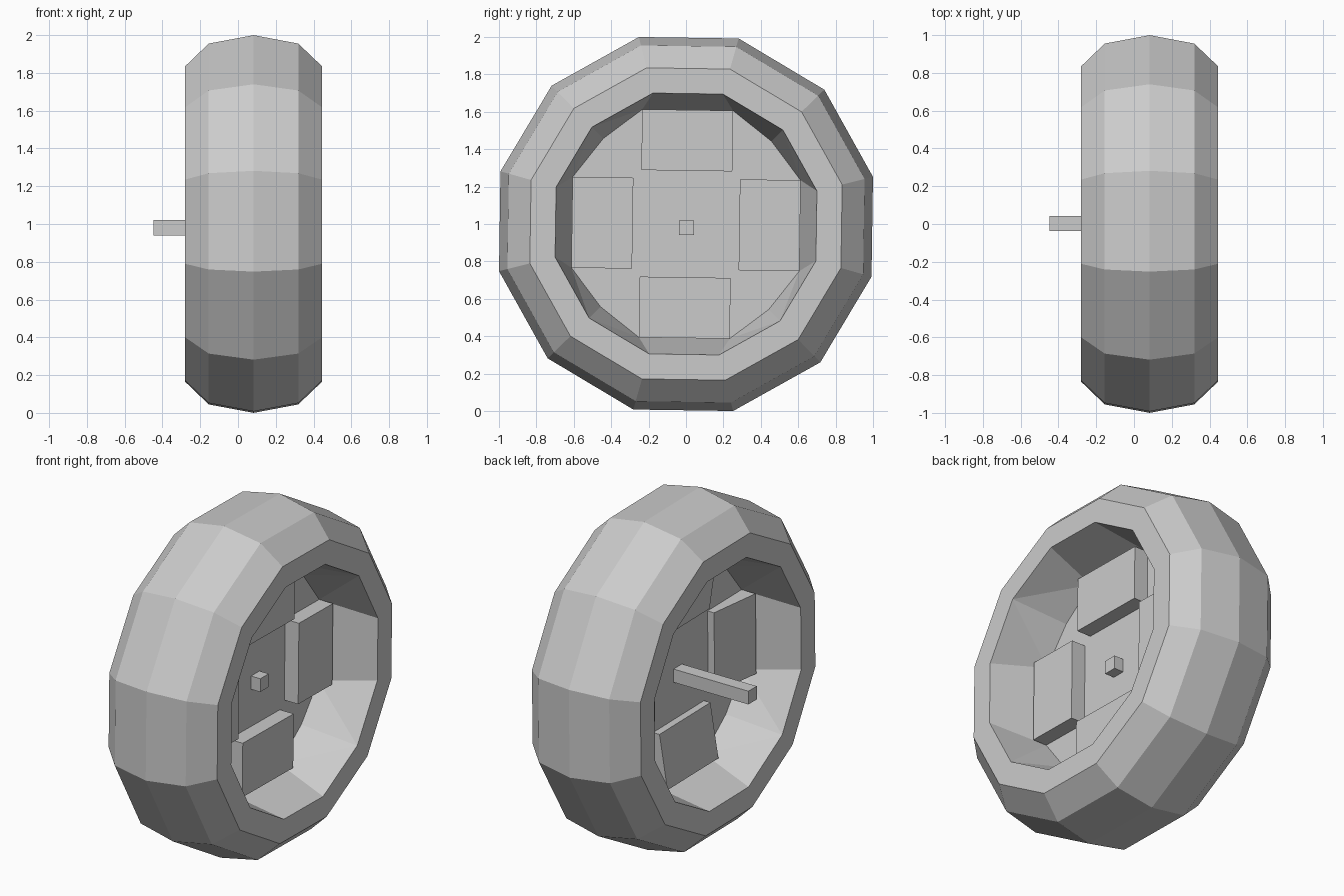
import bpy, bmesh
from math import radians, sin, cos, hypot, atan2, degrees

if "Cube" in bpy.data.objects:
    bpy.data.objects.remove(bpy.data.objects["Cube"])

CX, CZ, TILT = 0.083, 1.0, -0.85   # wheel centre and slight roll


def place(x, r, deg):
    a = radians(deg + TILT)
    return (x, r * cos(a), CZ + r * sin(a))


def polar(y, z):
    return hypot(y, z), degrees(atan2(z, y))


def finish(name, bm):
    bmesh.ops.recalc_face_normals(bm, faces=bm.faces[:])
    me = bpy.data.meshes.new(name)
    bm.to_mesh(me)
    bm.free()
    ob = bpy.data.objects.new(name, me)
    bpy.context.collection.objects.link(ob)
    return ob


def hexahedron(name, lower, upper):
    bm = bmesh.new()
    a = [bm.verts.new(p) for p in lower]
    b = [bm.verts.new(p) for p in upper]
    bm.faces.new(a)
    bm.faces.new(b)
    for i in range(4):
        j = (i + 1) % 4
        bm.faces.new((a[i], a[j], b[j], b[i]))
    return finish(name, bm)


# Tyre with its centre disc: twelve-sided rings from back disc to front disc
DISC = 0.03
profile = [(-0.363, 0.722), (-0.363, 0.861), (-0.238, 0.985), (0, 1.031),
           (0.236, 0.985), (0.362, 0.861), (0.362, 0.722)]
bm = bmesh.new()
rings = [[bm.verts.new(place(CX + x, r, 15 + 30 * k)) for k in range(12)] for x, r in profile]


def disc_ring(x):
    ring = []
    for k in range(12):
        corner = (0.656, (21.7, 45, 68.3)[k % 3]) if k % 3 != 1 else (0.636, 45)
        ring.append(bm.verts.new(place(x, corner[0], corner[1] + 90 * (k // 3))))
    return ring


for r0, r1 in zip(rings, rings[1:]):
    for k in range(12):
        n = (k + 1) % 12
        bm.faces.new((r0[k], r0[n], r1[n], r1[k]))

# Sloping inner walls, split into triangles at the diagonal corners
for rim, x in ((rings[0], CX - DISC), (rings[-1], CX + DISC)):
    disc = disc_ring(x)
    bm.faces.new(disc)
    for k in range(12):
        n = (k + 1) % 12
        if k % 3 == 0:
            bm.faces.new((rim[k], rim[n], disc[k]))
            bm.faces.new((rim[n], disc[n], disc[k]))
        elif k % 3 == 1:
            bm.faces.new((rim[k], rim[n], disc[n]))
            bm.faces.new((rim[k], disc[n], disc[k]))
        else:
            bm.faces.new((rim[k], rim[n], disc[n], disc[k]))
finish("tyre_and_disc", bm)

# Raised pads on both disc faces; the back ones are wedges
corners = [(0.285, -0.243), (0.61, -0.243), (0.61, 0.243), (0.285, 0.243)]


def pad(name, base, inner, outer, turn):
    def quad(xs):
        pts = []
        for x, (y, z) in zip(xs, corners):
            r, a = polar(y, z)
            pts.append(place(x, r, a + turn))
        return pts
    hexahedron(name, quad([base] * 4), quad([inner, outer, outer, inner]))


for i in range(4):
    pad(f"front_pad_{i + 1}", CX + DISC, 0.205, 0.205, 90 * i)
    pad(f"back_pad_{i + 1}", CX - DISC, 0.01, -0.04, 90 * i)

# Square axle through the disc
section = [(-0.037, 0.94), (0.043, 0.94), (0.043, 1.02), (-0.037, 1.02)]
hexahedron("axle", [(-0.447, y, z) for y, z in section], [(0.175, y, z) for y, z in section])
